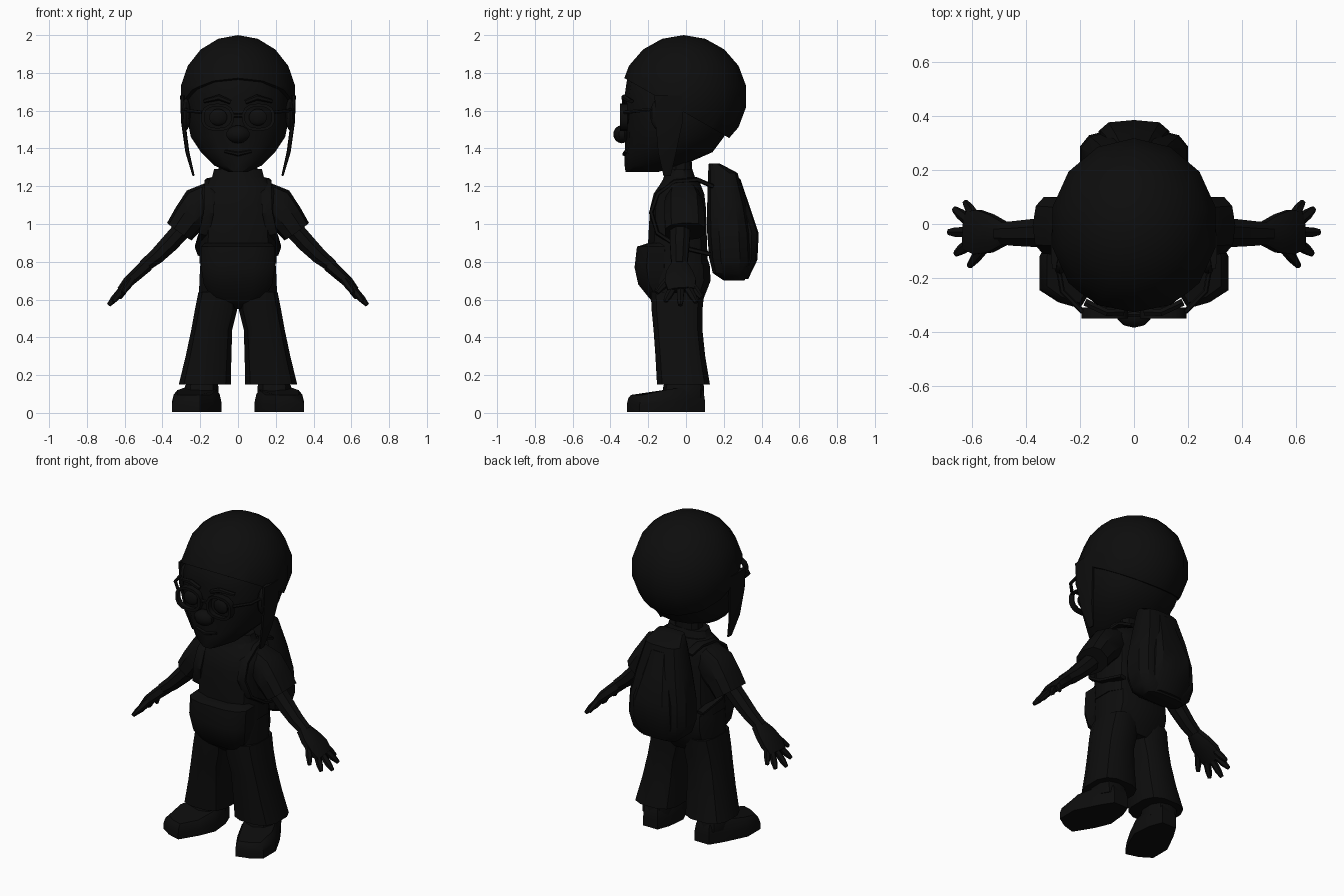
import bpy, bmesh, math
from mathutils import Vector

if "Cube" in bpy.data.objects:
    bpy.data.objects.remove(bpy.data.objects["Cube"])

black = bpy.data.materials.new("soft_black")
black.use_nodes = True
black.diffuse_color = (0.004, 0.004, 0.004, 1)
black.node_tree.nodes["Principled BSDF"].inputs["Base Color"].default_value = (0.004, 0.004, 0.004, 1)

X, Y, Z = Vector((1, 0, 0)), Vector((0, 1, 0)), Vector((0, 0, 1))


def finish(name, bm, mirror=False, angle=35):
    bmesh.ops.recalc_face_normals(bm, faces=bm.faces)
    mesh = bpy.data.meshes.new(name)
    bm.to_mesh(mesh)
    bm.free()
    mesh.materials.append(black)
    ob = bpy.data.objects.new(name, mesh)
    bpy.context.collection.objects.link(ob)
    bpy.ops.object.select_all(action='DESELECT')
    ob.select_set(True)
    bpy.context.view_layer.objects.active = ob
    bpy.ops.object.shade_smooth_by_angle(angle=math.radians(angle))
    if mirror:
        ob.modifiers.new("Mirror", 'MIRROR').use_clip = False
    return ob


def skin(bm, rings):
    """Join matching rings of points with quads and cap both ends."""
    loops = [[bm.verts.new(p) for p in ring] for ring in rings]
    n = len(loops[0])
    for a, b in zip(loops, loops[1:]):
        for i in range(n):
            j = (i + 1) % n
            bm.faces.new((a[i], a[j], b[j], b[i]))
    bm.faces.new(loops[0])
    bm.faces.new(loops[-1])


def section(centre, u, v, ru, rv, n, power):
    ring = []
    for i in range(n):
        t = 2 * math.pi * (i + 0.5) / n
        c, s = math.cos(t), math.sin(t)
        ring.append(centre + u * math.copysign(abs(c) ** power, c) * ru
                    + v * math.copysign(abs(s) ** power, s) * rv)
    return ring


def stack(name, rows, n=12, power=0.8, mirror=False):
    """Horizontal sections: height, x min, x max, y min, y max."""
    bm = bmesh.new()
    skin(bm, [section(Vector(((a + b) / 2, (c + d) / 2, z)), X, Y,
                      (b - a) / 2, (d - c) / 2, n, power) for z, a, b, c, d in rows])
    return finish(name, bm, mirror)


def sweep(name, path, side=Y, n=8, power=1.0, mirror=True):
    """Tube through x, y, z, half width along side, half thickness."""
    pts = [Vector(p[:3]) for p in path]
    rings = []
    for i, p in enumerate(path):
        d = (pts[min(i + 1, len(pts) - 1)] - pts[max(i - 1, 0)]).normalized()
        v = d.cross(side).normalized()
        rings.append(section(pts[i], v.cross(d), v, p[3], p[4], n, power))
    bm = bmesh.new()
    skin(bm, rings)
    return finish(name, bm, mirror)


def ball(name, centre, size, u=10, v=7, mirror=False):
    bm = bmesh.new()
    bmesh.ops.create_uvsphere(bm, u_segments=u, v_segments=v, radius=1)
    bmesh.ops.scale(bm, vec=size, verts=bm.verts)
    bmesh.ops.translate(bm, vec=centre, verts=bm.verts)
    return finish(name, bm, mirror)


# Head and neck
stack("head", [
    (1.275, -.05, .05, -.32, -.15), (1.31, -.13, .13, -.325, -.02),
    (1.38, -.20, .20, -.325, .14), (1.46, -.255, .255, -.32, .20),
    (1.56, -.275, .275, -.325, .25), (1.68, -.275, .275, -.325, .27),
    (1.78, -.24, .24, -.31, .25), (1.9, -.13, .13, -.2, .15)], n=14, power=.85)
stack("neck", [(1.2, -.09, .09, -.1, .04), (1.4, -.08, .08, -.08, .025)], n=10)

# Knitted hat, trimmed along a slanted rim
bm = bmesh.new()
bmesh.ops.create_uvsphere(bm, u_segments=14, v_segments=9, radius=1)
bmesh.ops.scale(bm, vec=(.315, .335, .325), verts=bm.verts)
bmesh.ops.translate(bm, vec=(0, -.012, 1.675), verts=bm.verts)
cut = bmesh.ops.bisect_plane(bm, geom=bm.verts[:] + bm.edges[:] + bm.faces[:],
                             plane_co=(0, -.34, 1.78), plane_no=(0, .32, .56), clear_inner=True)
bmesh.ops.holes_fill(bm, edges=[e for e in cut["geom_cut"] if isinstance(e, bmesh.types.BMEdge)])
finish("hat", bm, angle=45)
sweep("hat_side_flap", [
    (.295, -.09, 1.68, .08, .012), (.29, -.09, 1.54, .075, .012),
    (.268, -.1, 1.38, .05, .011), (.235, -.1, 1.255, .02, .006)], n=8, power=.6)

# Face
ball("nose", (0, -.34, 1.475), (.065, .045, .048))
ball("ear", (.275, -.14, 1.58), (.025, .05, .085), mirror=True)
ball("eye", (.105, -.32, 1.565), (.05, .02, .045), mirror=True)
sweep("eyebrow", [(.04, -.325, 1.645, .015, .012), (.1, -.328, 1.67, .015, .016),
                  (.18, -.29, 1.65, .015, .01)], n=6)
sweep("mouth", [(-.07, -.315, 1.385, .012, .008), (0, -.325, 1.37, .012, .012),
                (.07, -.315, 1.385, .012, .008)], n=6, mirror=False)
bm = bmesh.new()
outer, inner = (section(Vector((.108, 0, 1.565)), X, Z, w, h, 14, .8) for w, h in ((.088, .073), (.072, .057)))
frame = [[bm.verts.new((p.x, y, p.z)) for p in ring]
         for ring, y in ((outer, -.35), (inner, -.35), (inner, -.32), (outer, -.31))]
for k in range(4):
    a, b = frame[k], frame[(k + 1) % 4]
    for i in range(14):
        j = (i + 1) % 14
        bm.faces.new((a[i], a[j], b[j], b[i]))
finish("glasses_frame", bm, mirror=True)
sweep("glasses_bridge", [(-.03, -.335, 1.575, .01, .01), (.03, -.335, 1.575, .01, .01)], n=6, mirror=False)
sweep("glasses_temple", [(.19, -.325, 1.59, .01, .01), (.265, -.25, 1.6, .01, .01),
                         (.288, -.12, 1.61, .01, .01)], side=Z, n=6)

# Shirt and collar
stack("shirt", [
    (.79, -.21, .21, -.205, .12), (.9, -.205, .205, -.205, .115),
    (1.08, -.2, .2, -.195, .11), (1.16, -.205, .205, -.175, .1),
    (1.21, -.185, .185, -.14, .08), (1.25, -.14, .14, -.115, .06)], power=.75)
stack("collar", [(1.21, -.165, .165, -.14, .065), (1.235, -.145, .145, -.125, .055),
                 (1.29, -.13, .13, -.105, .035)])
sweep("sleeve", [
    (.13, -.015, 1.15, .085, .08), (.2, -.012, 1.10, .105, .105),
    (.26, -.008, 1.03, .11, .09), (.31, -.005, .96, .11, .08)], n=10, power=.8)

# Arms and hands
sweep("arm", [
    (.26, -.03, 1.01, .06, .055), (.36, -.033, .90, .056, .052), (.43, -.035, .83, .05, .045),
    (.5, -.035, .775, .043, .036)], n=8)
sweep("palm", [
    (.48, -.035, .785, .045, .038), (.53, -.035, .74, .075, .035),
    (.58, -.03, .695, .088, .031), (.62, -.025, .65, .075, .022)], n=8, power=.8)
fingers = [(.585, .02, .69, .625, .08, .61), (.61, .01, .66, .665, .055, .585),
           (.615, -.03, .65, .685, -.03, .57), (.605, -.07, .66, .66, -.11, .59),
           (.55, -.08, .72, .61, -.155, .635)]
for name, (x, y, z, tx, ty, tz) in zip(("little", "ring", "middle", "index", "thumb"), fingers):
    a, b = Vector((x, y, z)), Vector((tx, ty, tz))
    sweep(name + "_finger", [(*a, .022, .02), (*a.lerp(b, .6), .02, .019), (*b, .012, .011)], n=6)

# Trousers
stack("hips", [
    (.55, -.1, .1, -.13, .07), (.6, -.212, .212, -.19, .095), (.7, -.21, .21, -.22, .135),
    (.78, -.205, .205, -.215, .13), (.84, -.2, .2, -.2, .11)], power=.75)
stack("trouser_leg", [
    (.15, .035, .317, -.157, .13), (.3, .032, .28, -.165, .105),
    (.44, .028, .25, -.175, .09), (.54, .003, .232, -.185, .09),
    (.64, .0, .212, -.19, .1)], n=12, power=.7, mirror=True)
stack("belly_pouch", [
    (.6, -.14, .14, -.19, -.05), (.68, -.185, .185, -.255, -.05), (.77, -.2, .2, -.275, -.05),
    (.88, -.2, .2, -.262, -.05), (.9, -.18, .18, -.2, -.05)], n=12, power=.65)

# Shoes, toes turned outward
sole = [(.1, .02), (.13, .1), (.23, .1), (.28, .02), (.35, -.12), (.35, -.245),
        (.28, -.29), (.2, -.313), (.13, -.2), (.088, -.1)]
bm = bmesh.new()
rings = []
for level, shrink in ((0, 1), (.45, 1), (.8, .93), (1, .8)):
    ring = []
    for x, y in sole:
        top = .135 if y > -.05 else .115 if y > -.15 else .09
        ring.append(Vector((.21 + (x - .21) * shrink, -.1 + (y + .1) * (shrink + 1) / 2, .005 + level * top)))
    rings.append(ring)
skin(bm, rings)
finish("shoe", bm, mirror=True)
stack("ankle", [(.08, .1, .28, -.13, .095), (.14, .1, .285, -.12, .095),
                (.2, .12, .25, -.1, .08)], n=10, mirror=True)

# Backpack with rear pocket and shoulder straps
stack("backpack", [
    (.7, -.13, .13, .2, .31), (.74, -.18, .18, .14, .335), (.82, -.205, .205, .12, .35),
    (.95, -.2, .2, .11, .345), (1.1, -.165, .165, .11, .32), (1.27, -.12, .12, .115, .275),
    (1.32, -.09, .09, .12, .18)], n=12, power=.6)
stack("backpack_pocket", [
    (.71, -.1, .1, .24, .33), (.81, -.135, .135, .24, .378), (.95, -.13, .13, .24, .385),
    (1.1, -.09, .09, .22, .335), (1.24, -.06, .06, .2, .287)], n=10, power=.6)
sweep("shoulder_strap", [
    (.12, .14, 1.2, .03, .012), (.14, .06, 1.235, .03, .012), (.15, -.06, 1.225, .03, .012),
    (.15, -.15, 1.16, .03, .012), (.155, -.185, 1.06, .03, .012), (.18, -.15, .95, .03, .012),
    (.205, -.04, .88, .025, .012), (.19, .13, .84, .025, .012)], side=X, n=6, power=.7)
